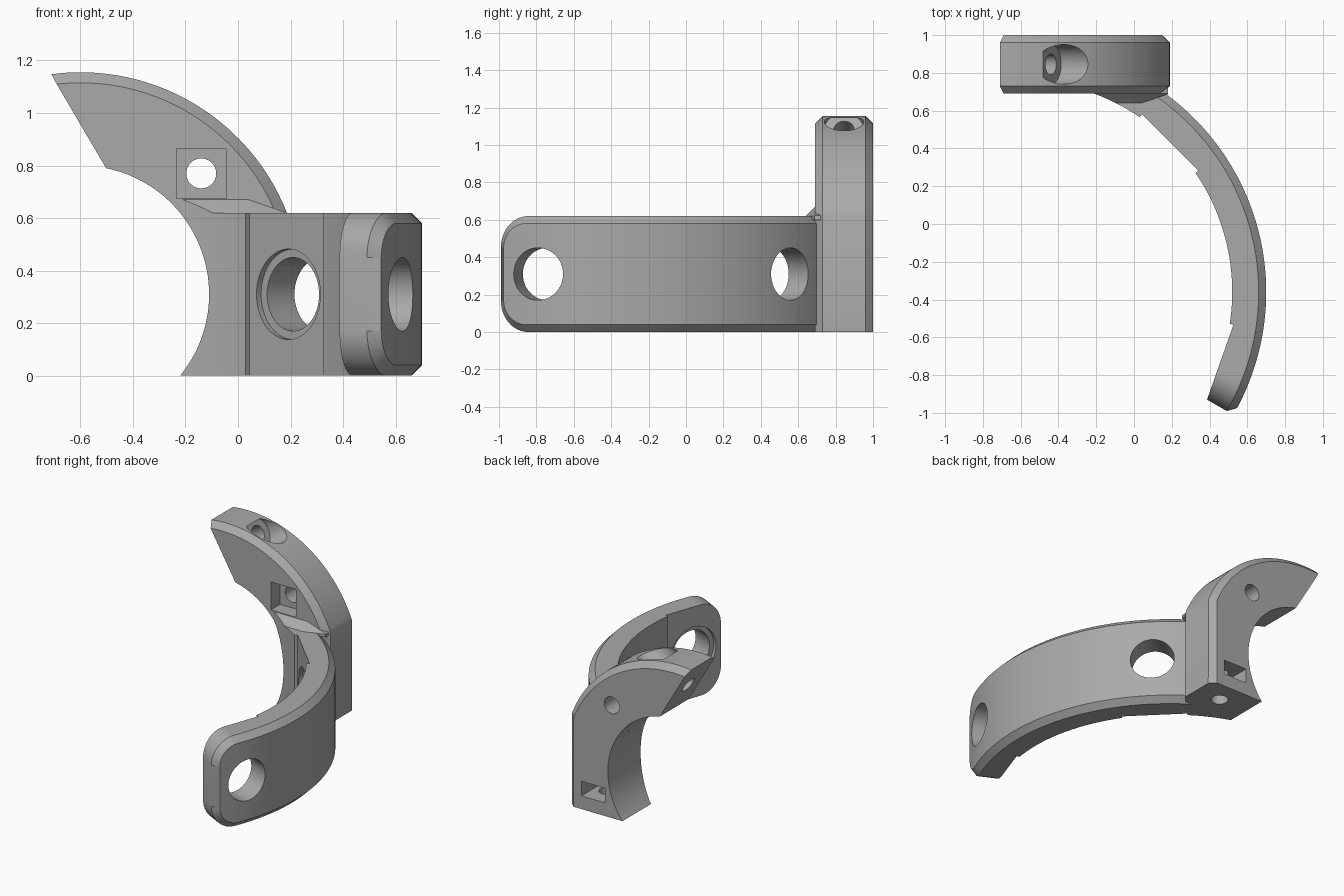
import bpy, bmesh
from math import sin, cos, radians, pi
from mathutils import Vector, Matrix

if "Cube" in bpy.data.objects:
    bpy.data.objects.remove(bpy.data.objects["Cube"])

grey = bpy.data.materials.new("plain_grey")
grey.use_nodes = True
GREY = (0.4, 0.4, 0.4, 1)
grey.diffuse_color = GREY
grey.node_tree.nodes["Principled BSDF"].inputs["Base Color"].default_value = GREY

HEIGHT = 0.62
MID = HEIGHT / 2
CH = 0.04                             # chamfer size
CLAMP_X, CLAMP_R, CLAMP_OUT = -0.60, 0.49, 0.845
PLATE_Y = 0.845                       # middle of the clamp plate
BAND = Vector((-0.60, -0.36, MID))    # centre of the curved band
R_IN, R_OUT = 1.12, 1.30


def make(name, bm):
    bmesh.ops.recalc_face_normals(bm, faces=bm.faces)
    mesh = bpy.data.meshes.new(name)
    bm.to_mesh(mesh)
    bm.free()
    obj = bpy.data.objects.new(name, mesh)
    bpy.context.collection.objects.link(obj)
    mesh.materials.append(grey)
    return obj


def loft(name, sections):
    """Skin a list of closed sections and cap both ends."""
    bm = bmesh.new()
    rows = [[bm.verts.new(p) for p in s] for s in sections]
    n = len(rows[0])
    for a, b in zip(rows, rows[1:]):
        for i in range(n):
            j = (i + 1) % n
            bm.faces.new((a[i], a[j], b[j], b[i]))
    bm.faces.new(rows[0])
    bm.faces.new(rows[-1])
    return make(name, bm)


def cylinder(name, start, end, r, sides=64):
    start, end = Vector(start), Vector(end)
    axis = end - start
    turn = axis.to_track_quat('Z', 'Y').to_matrix().to_4x4()
    bm = bmesh.new()
    bmesh.ops.create_cone(bm, cap_ends=True, segments=sides, radius1=r, radius2=r,
                          depth=axis.length,
                          matrix=Matrix.Translation((start + end) / 2) @ turn)
    return make(name, bm)


def box(name, centre, size, angle=0):
    bm = bmesh.new()
    bmesh.ops.create_cube(bm, size=1, matrix=Matrix.Translation(centre)
                          @ Matrix.Rotation(angle, 4, 'Z') @ Matrix.Diagonal((*size, 1)))
    return make(name, bm)


def combine(target, other, operation='DIFFERENCE'):
    """Apply a boolean and discard the helper."""
    mod = target.modifiers.new("cut", 'BOOLEAN')
    mod.operation, mod.object, mod.solver = operation, other, 'EXACT'
    other.hide_render = True
    bpy.context.view_layer.objects.active = target
    bpy.ops.object.modifier_apply(modifier=mod.name)
    bpy.data.objects.remove(other)


def arc(r, a0, a1, n):
    """Points about the clamp centre, in the x-z plane."""
    steps = [radians(a0 + (a1 - a0) * i / n) for i in range(n + 1)]
    return [(CLAMP_X + r * cos(a), MID + r * sin(a)) for a in steps]


# Clamp plate: hooked profile, chamfered on its outer edge only
def plate_section(y, inset):
    end = 97.5 - inset * 27
    pts = [(0.19 - inset, 0)] + arc(CLAMP_OUT - inset, 21.4, end, 40)
    pts += arc(CLAMP_R, 78.5, -39.2, 48)
    return [(x, y, z) for x, z in pts]


bracket = loft("bracket", [plate_section(y, c) for y, c in
                           ((0.69, CH), (0.69 + CH, 0), (1 - CH, 0), (1, CH))])

# Curved band: rounded free end, chamfered outer edge
def band_section(t, drop, t_out, drop_out):
    def point(r, dist, z):
        a = radians(-30) + dist / R_OUT
        return BAND + Vector((r * cos(a), r * sin(a), z))
    h, ho = MID - drop, MID - drop_out
    return [point(R_IN, t, -h), point(R_OUT - CH, t, -h), point(R_OUT, t_out, -ho),
            point(R_OUT, t_out, ho), point(R_OUT - CH, t, h), point(R_IN, t, h)]


ROUND = 0.17
sections = []
for i in range(13):
    f = pi / 2 * i / 12
    u, v = 1 - cos(f), 1 - sin(f)
    sections.append(band_section(ROUND * u, ROUND * v,
                                 CH + (ROUND - CH) * u, CH + (ROUND - CH) * v))
length = radians(115) * R_OUT
for i in range(1, 65):
    t = ROUND + (length - ROUND) * i / 64
    sections.append(band_section(t, 0, t, CH))
band = loft("band", sections)

# Gusset in the corner above the band
bm = bmesh.new()
for x, rise in ((-0.26, 0.05), (0.04, 0.05), (0.18, 0.002)):
    for p in ((x, 0.69 - rise, 0.60), (x, 0.69 - rise, HEIGHT),
              (x, 0.69, HEIGHT + rise), (x, 0.72, HEIGHT + rise), (x, 0.72, 0.60)):
        bm.verts.new(p)
bmesh.ops.convex_hull(bm, input=bm.verts)
gusset = make("gusset", bm)
combine(gusset, cylinder("gusset_cutter", BAND - Vector((0, 0, 1)),
                         BAND + Vector((0, 0, 1)), R_IN, 256))

combine(bracket, band, 'UNION')
combine(bracket, gusset, 'UNION')
combine(bracket, cylinder("clamp_bore", (CLAMP_X, 0.4, MID), (CLAMP_X, 1.2, MID),
                          CLAMP_R, 128))

# Flat seats and counterbored holes in the band
for angle in (45, -19.4):
    a = radians(angle)
    out = Vector((cos(a), sin(a), 0))
    combine(bracket, box("flat_cutter", BAND + out * (R_IN - 0.05),
                         (0.10, 0.42, 1), a))
    combine(bracket, cylinder("hole_cutter", BAND + out * 1.0, BAND + out * 1.4, 0.14))
    combine(bracket, cylinder("counterbore_cutter", BAND + out * 1.0,
                              BAND + out * (R_IN + 0.025), 0.172))

# Square nut pocket and through hole in the plate
combine(bracket, box("pocket_cutter", (-0.14, 0.69, 0.77), (0.19, 0.2, 0.19)))
combine(bracket, cylinder("pin_cutter", (-0.14, 0.6, 0.77), (-0.14, 1.1, 0.77), 0.057, 40))

# Sunk bolt hole square to the slanted end face
seat = Vector((-0.44, PLATE_Y, 1.08))
along = Vector((0.854, 0, 0.52))
combine(bracket, cylinder("bolt_head_cutter", seat, seat + along * 0.6, 0.105))
combine(bracket, cylinder("bolt_cutter", seat - along * 0.5, seat + along * 0.1, 0.055, 40))

# Nut slot in the back with a bolt hole from below
combine(bracket, box("slot_cutter", (0, 0.90, 0.14), (0.18, 0.3, 0.10)))
combine(bracket, cylinder("foot_bolt_cutter", (0, PLATE_Y, -0.1), (0, PLATE_Y, 0.30), 0.055, 40))

bpy.ops.object.select_all(action='DESELECT')
bracket.select_set(True)
bpy.context.view_layer.objects.active = bracket
bpy.ops.object.shade_smooth_by_angle(angle=radians(25))
